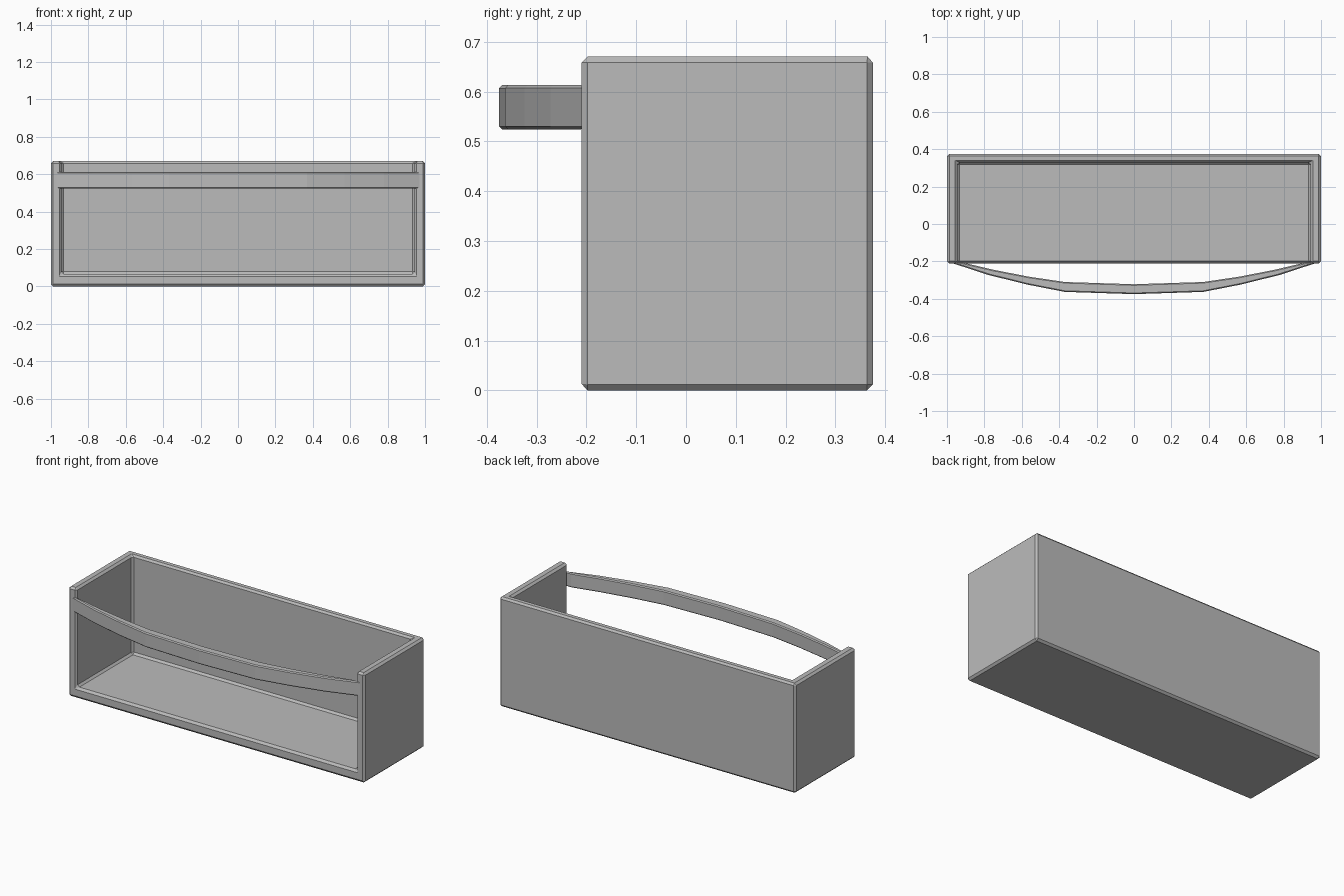
import bpy, bmesh, math

cube = bpy.data.objects.get("Cube")
if cube:
    bpy.data.objects.remove(cube, do_unlink=True)

# Single grey material
GREY = (0.5, 0.5, 0.5, 1.0)
grey = bpy.data.materials.new("plain_grey")
grey.use_nodes = True
grey.diffuse_color = GREY
grey.node_tree.nodes["Principled BSDF"].inputs["Base Color"].default_value = GREY


def finish(bm, name, bevel):
    """Turn a bmesh into a chamfered object."""
    bmesh.ops.recalc_face_normals(bm, faces=bm.faces)
    mesh = bpy.data.meshes.new(name)
    bm.to_mesh(mesh)
    bm.free()
    mesh.materials.append(grey)
    obj = bpy.data.objects.new(name, mesh)
    bpy.context.collection.objects.link(obj)
    mod = obj.modifiers.new("chamfer", 'BEVEL')
    mod.width = bevel
    mod.segments = 1
    mod.limit_method = 'ANGLE'
    mod.angle_limit = math.radians(35)
    return obj


# Open tray: outer and inner shells without front or top, joined by a flat rim
FRONT, TOP = -0.21, 0.67
bm = bmesh.new()
shells = []
for half_x, back, floor in ((1.0, 0.375, 0.0), (0.944, 0.33, 0.068)):
    v = {(i, j, k): bm.verts.new((x, y, z))
         for i, x in enumerate((-half_x, half_x))
         for j, y in enumerate((FRONT, back))
         for k, z in enumerate((floor, TOP))}
    for i in (0, 1):
        bm.faces.new([v[i, 0, 0], v[i, 1, 0], v[i, 1, 1], v[i, 0, 1]])
    bm.faces.new([v[0, 0, 0], v[1, 0, 0], v[1, 1, 0], v[0, 1, 0]])
    bm.faces.new([v[0, 1, 0], v[1, 1, 0], v[1, 1, 1], v[0, 1, 1]])
    shells.append(v)
outer, inner = shells
rim = [(0, 0, 0), (0, 0, 1), (0, 1, 1), (1, 1, 1), (1, 0, 1), (1, 0, 0)]
for a, b in zip(rim, rim[1:] + rim[:1]):
    bm.faces.new([outer[a], outer[b], inner[b], inner[a]])
finish(bm, "open_tray", 0.012)

# Bowed front rail: half outline mirrored in x, then extruded upwards
outer_half = [(0.37, -0.363), (0.57, -0.324), (0.78, -0.272), (0.985, -0.205)]
inner_half = [(0.37, -0.310), (0.56, -0.282), (0.75, -0.245), (0.92, -0.205)]


def mirrored(half, centre_y):
    return [(-x, y) for x, y in reversed(half)] + [(0, centre_y)] + half


front_line = mirrored(outer_half, -0.375)
back_line = mirrored(inner_half, -0.322)
bm = bmesh.new()
rows = [[bm.verts.new((x, y, z)) for x, y in line]
        for line, z in ((front_line, 0.524), (front_line, 0.613),
                        (back_line, 0.613), (back_line, 0.524))]
for r in range(4):
    p, q = rows[r], rows[(r + 1) % 4]
    for n in range(len(p) - 1):
        bm.faces.new([p[n], p[n + 1], q[n + 1], q[n]])
for end in (0, -1):
    bm.faces.new([row[end] for row in rows])
finish(bm, "front_rail", 0.006)
